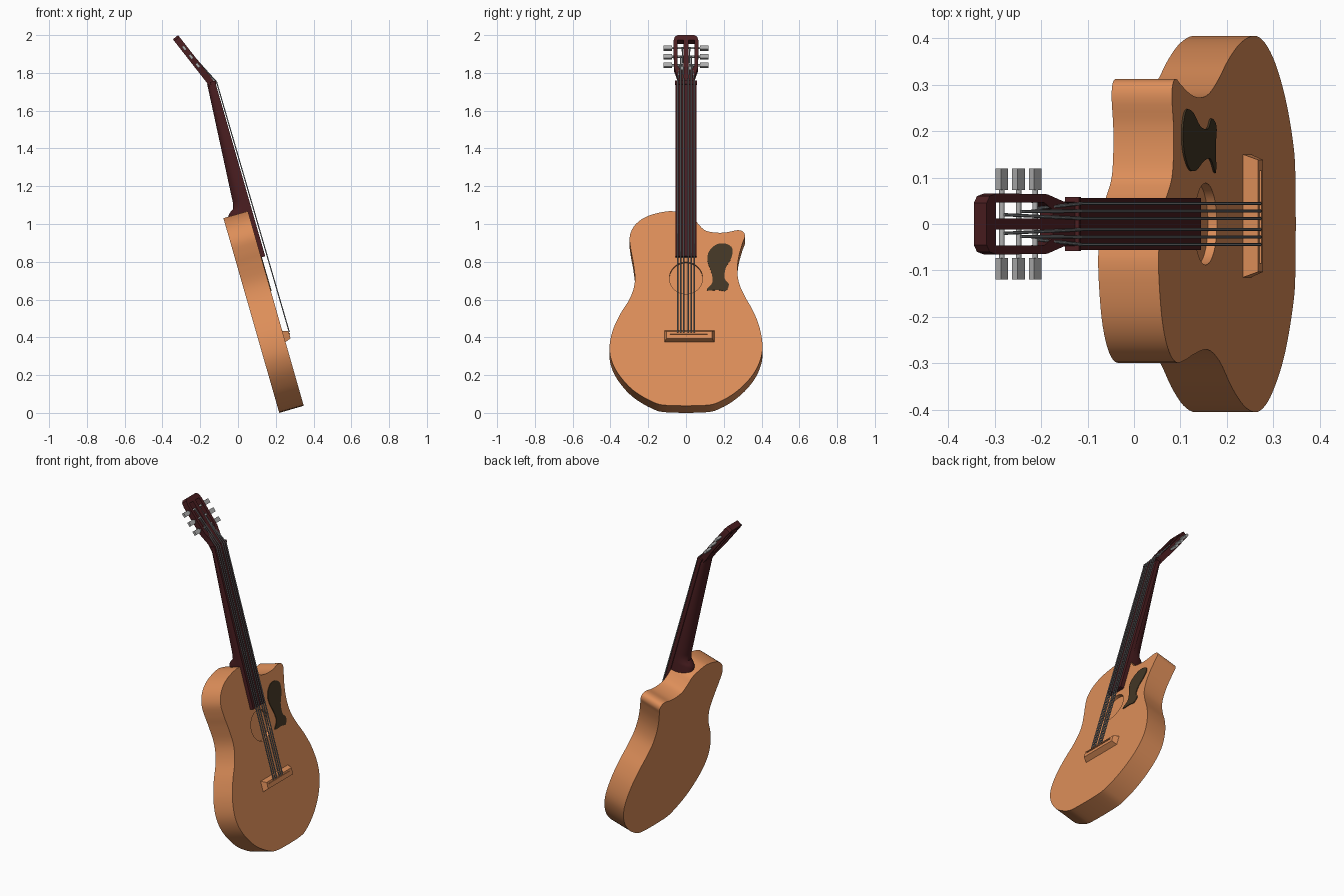
import bpy, bmesh, math
from mathutils import Matrix, Vector

if "Cube" in bpy.data.objects:
    bpy.data.objects.remove(bpy.data.objects["Cube"])


def material(name, rgb):
    m = bpy.data.materials.new(name)
    m.use_nodes = True
    m.diffuse_color = (*rgb, 1)
    m.node_tree.nodes["Principled BSDF"].inputs["Base Color"].default_value = (*rgb, 1)
    return m


SPRUCE = material("orange_wood", (0.72, 0.27, 0.10))
ROSEWOOD = material("dark_red_wood", (0.07, 0.013, 0.015))
GUARD = material("dark_brown_plate", (0.055, 0.037, 0.018))
STEEL = material("string_steel", (0.22, 0.23, 0.24))
CHROME = material("tuner_metal", (0.42, 0.42, 0.42))

# Guitar frame: across, along the neck, out of the soundboard (leaning back)
LEAN = math.radians(16)
S, C = math.sin(LEAN), math.cos(LEAN)
BASE_Z = 0.038
BODY = Matrix(((0, -S, C, 0.348), (1, 0, 0, 0), (0, C, S, BASE_Z), (0, 0, 0, 1)))
# Headstock frame, bent further back from the nut
NUT = 1.775
BEND = Matrix.Translation((0, NUT, 0.02)) @ Matrix.Rotation(math.radians(-22), 4, "X")
HEAD = BODY @ BEND


def finish(name, bm, mat, frame, smooth=True):
    bmesh.ops.remove_doubles(bm, verts=bm.verts, dist=0.0001)
    bmesh.ops.recalc_face_normals(bm, faces=bm.faces)
    bm.transform(frame)
    mesh = bpy.data.meshes.new(name)
    bm.to_mesh(mesh)
    bm.free()
    mesh.materials.clear()
    mesh.materials.append(mat)
    ob = bpy.data.objects.new(name, mesh)
    bpy.context.collection.objects.link(ob)
    bpy.ops.object.select_all(action="DESELECT")
    ob.select_set(True)
    bpy.context.view_layer.objects.active = ob
    if smooth:
        bpy.ops.object.shade_smooth_by_angle(angle=math.radians(35))
    return ob


def from_curve(curve):
    """Turn a curve into a bmesh and drop the curve."""
    ob = bpy.data.objects.new("helper_curve", curve)
    bpy.context.collection.objects.link(ob)
    mesh = bpy.data.meshes.new_from_object(
        ob.evaluated_get(bpy.context.evaluated_depsgraph_get()))
    bm = bmesh.new()
    bm.from_mesh(mesh)
    bpy.data.objects.remove(ob)
    bpy.data.meshes.remove(mesh)
    return bm


def add_path(curve, points, closed):
    sp = curve.splines.new("POLY")
    sp.points.add(len(points) - 1)
    for p, co in zip(sp.points, points):
        p.co = (*co, 1)
    sp.use_cyclic_u = closed


def prism(name, loops, low, high, mat, frame):
    """Filled outline (later loops are holes) extruded from low to high."""
    curve = bpy.data.curves.new(name, "CURVE")
    curve.dimensions = "2D"
    curve.fill_mode = "BOTH"
    curve.extrude = (high - low) / 2
    for loop in loops:
        add_path(curve, [(x, y, 0) for x, y in loop], True)
    bm = from_curve(curve)
    bmesh.ops.translate(bm, verts=bm.verts, vec=(0, 0, (low + high) / 2))
    return finish(name, bm, mat, frame)


def rounded(points, steps=4):
    """Closed smooth curve through (across, height) points, laid on the soundboard."""
    pts = [Vector((y, (z - BASE_Z) / C)) for y, z in points]
    out = []
    for i in range(len(pts)):
        a, b, c, d = (pts[(i + k) % len(pts)] for k in (-1, 0, 1, 2))
        for s in range(steps):
            t = s / steps
            out.append(b + (c - a) * t / 2 + (a * 2 - b * 5 + c * 4 - d) * t * t / 2
                       + (b * 3 - a - c * 3 + d) * t ** 3 / 2)
    return out


def box(name, x, y, z, mat, frame, inset=0):
    """Box between ranges; inset narrows its top face."""
    bm = bmesh.new()
    bmesh.ops.create_cube(bm, size=1)
    for v in bm.verts:
        i = inset if v.co.z > 0 else 0
        v.co = [r[0] + i * (k < 2) if c < 0 else r[1] - i * (k < 2)
                for k, (c, r) in enumerate(zip(v.co, (x, y, z)))]
    return finish(name, bm, mat, frame, False)


# Body with one cutaway shoulder and a shallow sound hole
right_side = [(.10, .04), (.18, .06), (.27, .115), (.345, .19), (.39, .27), (.405, .35),
              (.39, .45), (.355, .54), (.31, .62), (.28, .69), (.272, .76), (.28, .83),
              (.30, .90), (.312, .935), (.302, .96), (.27, .967), (.21, .955), (.15, .955),
              (.10, .967), (.065, 1.0), (.03, 1.04)]
left_side = [(-.04, 1.062), (-.10, 1.067), (-.20, 1.043), (-.265, 1.0), (-.297, .94),
             (-.293, .87), (-.28, .80), (-.27, .70), (-.295, .61), (-.35, .52), (-.39, .43),
             (-.405, .34), (-.39, .265), (-.35, .195), (-.28, .12), (-.18, .06), (-.10, .04)]
outline = rounded(right_side + left_side)
hole = [(.088 * math.cos(a), .703 + .088 * math.sin(a))
        for a in (math.tau * i / 48 for i in range(48))]
prism("body", [outline], -.135, -.02, SPRUCE, BODY)
prism("soundboard", [outline, hole], -.02, 0, SPRUCE, BODY)

# Pickguard
guard = [(.11, .65), (.14, .69), (.135, .74), (.115, .80), (.12, .85), (.16, .89), (.21, .895),
         (.245, .87), (.24, .82), (.21, .765), (.205, .71), (.227, .68), (.21, .645), (.17, .65)]
prism("pickguard", [rounded(guard)], 0, .004, GUARD, BODY)

# Bridge and saddle
box("bridge", (-.115, .15), (.35, .413), (0, .031), SPRUCE, BODY, .012)
box("saddle", (-.085, .115), (.384, .39), (.03, .035), SPRUCE, BODY)

# Fretboard and nut
box("fretboard", (-.056, .056), (.817, NUT), (0, .022), ROSEWOOD, BODY)
box("nut", (-.058, .058), (NUT - .008, NUT + .008), (-.005, .026), ROSEWOOD, BODY)

# Neck: rounded back, flaring into the heel
bm = bmesh.new()
rings = []
for along, depth in [(.98, .118), (1.075, .112), (1.09, .098), (1.105, .076),
                     (1.14, .068), (NUT + .004, .026)]:
    arc = [math.pi * i / 14 for i in range(15)]
    rings.append([bm.verts.new((.051 * math.cos(a), along, .004 - depth * math.sin(a) ** .8))
                  for a in arc])
for r, s in zip(rings, rings[1:]):
    for i in range(len(r)):
        j = (i + 1) % len(r)
        bm.faces.new((r[i], r[j], s[j], s[i]))
bm.faces.new(rings[0])
bm.faces.new(rings[-1])
finish("neck", bm, ROSEWOOD, BODY)

# Slotted headstock
half = [(.05, -.012), (.045, .035), (.064, .105), (.066, .28), (.06, .306), (.045, .317)]
slot = [(.012, .085), (.03, .085), (.046, .115), (.046, .285), (.012, .285)]


def mirrored(points):
    return [(-x, y) for x, y in reversed(points)]


prism("headstock", [half + mirrored(half), slot, mirrored(slot)], -.035, 0, ROSEWOOD, HEAD)

# Tuners: a post across each slot and a flat button outside
posts = (.127, .185, .243)
for side, label in ((1, "left"), (-1, "right")):
    for n, h in enumerate(posts, 1):
        bm = bmesh.new()
        bmesh.ops.create_cone(bm, cap_ends=True, segments=12, radius1=.006, radius2=.006,
                              depth=.07, matrix=Matrix.Translation((side * .046, h, -.016))
                              @ Matrix.Rotation(math.pi / 2, 4, "Y"))
        finish(f"{label}_tuner_post_{n}", bm, CHROME, HEAD)
        box(f"{label}_tuner_button_{n}", sorted((side * .073, side * .119)),
            (h - .013, h + .013), (-.023, -.009), CHROME, HEAD)

# Strings from the bridge over the nut to the posts
curve = bpy.data.curves.new("strings", "CURVE")
curve.dimensions = "3D"
curve.bevel_depth = .0035
curve.bevel_resolution = 1
curve.use_fill_caps = True
for side in (1, -1):
    for n, h in enumerate(posts):
        x = side * (.044 - .016 * n)
        add_path(curve, [(x, .395, .034), (x, NUT, .029),
                         BEND @ Vector((side * (.034 - .007 * n), h, -.009))], False)
finish("strings", from_curve(curve), STEEL, BODY)
